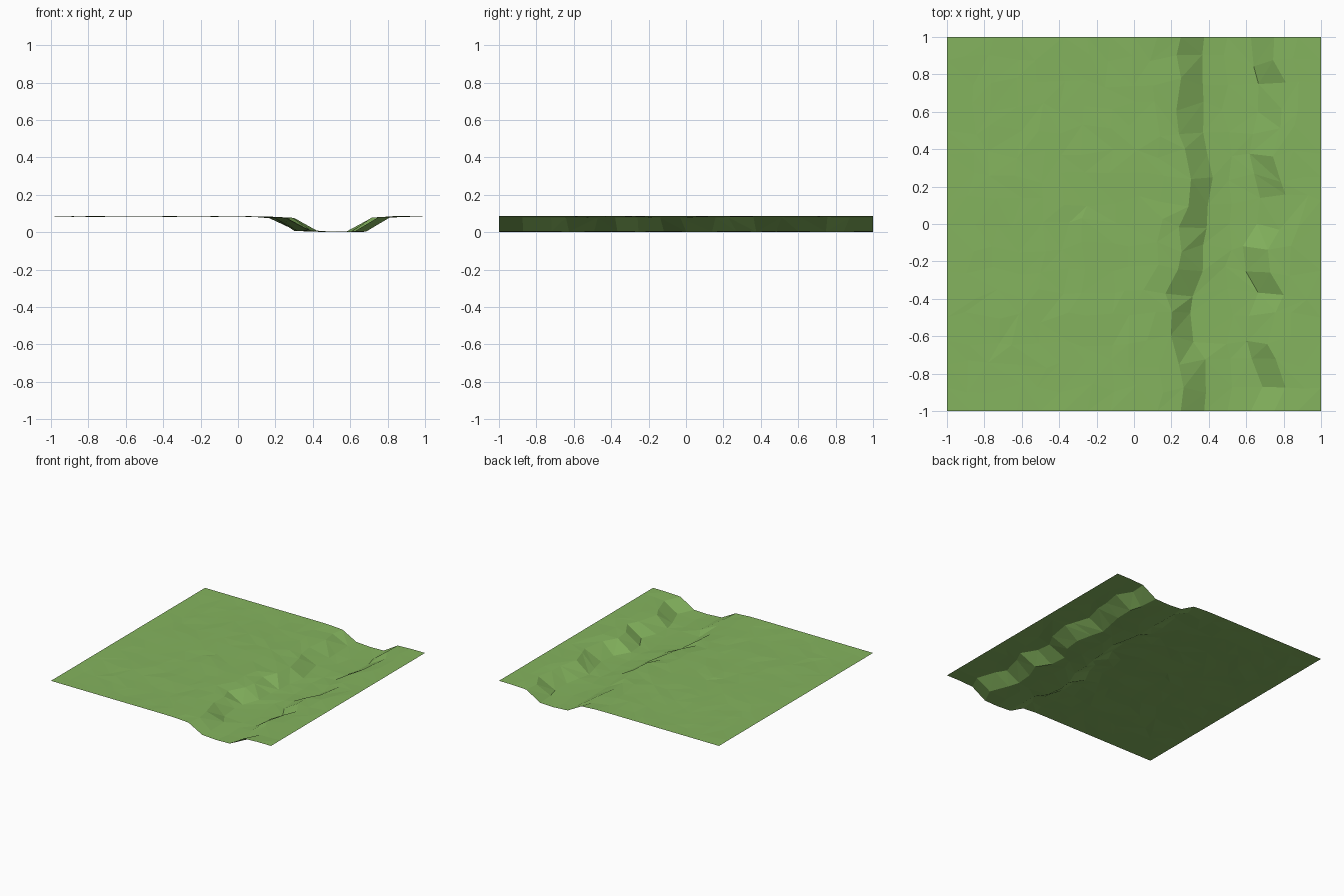
import bpy
import bmesh
import random

random.seed(4)

cube = bpy.data.objects.get("Cube")
if cube:
    bpy.data.objects.remove(cube, do_unlink=True)

# Grass colour
grass = bpy.data.materials.new("grass_green")
colour = (0.232, 0.455, 0.112, 1)
grass.diffuse_color = colour
grass.use_nodes = True
bsdf = grass.node_tree.nodes["Principled BSDF"]
bsdf.inputs["Base Color"].default_value = colour
bsdf.inputs["Roughness"].default_value = 0.9

CELLS = 16
STEP = 2 / CELLS
TOP = 0.086

# Heights of the grid columns that form the river bed, by column number
bed = {9: 0.085, 10: 0.077, 11: 0.01, 12: 0.002, 13: 0.005, 14: 0.08}

# Sideways wander of each bank, row by row from front to back (hundredths)
left_bank = [0, 1, 0, -5, -6, -7, -2, -1, 0, 3, 4, 1, 0, -1, 0, -2, 0]
right_bank = [0, 5, 1, -3, 0, 5, -3, -4, 4, 5, 3, 0, 2, 4, 5, 0, 0]


def ground_point(col, row):
    x, y = col * STEP - 1, row * STEP - 1
    z = bed.get(col, TOP)
    inside_x, inside_y = 0 < col < CELLS, 0 < row < CELLS
    # Bank columns follow the wander, neighbours follow more weakly
    if 8 <= col <= 11:
        x += left_bank[row] / 100 * (1 if col > 9 else 0.6)
    elif 13 <= col <= 15:
        x += right_bank[row] / 100 * (1 if col < 15 else 0.6)
    # Uneven spacing, with straight outer borders
    loose = 0.015 if col in (10, 11, 13, 14) else 0.033
    if inside_x and inside_y:
        x += random.uniform(-loose, loose)
        y += random.uniform(-0.033, 0.033)
        z += random.uniform(-0.0035, 0.0005)
    return x, y, max(z, 0)


# Ground sheet with the river channel, split into irregular triangles
bm = bmesh.new()
grid = [[bm.verts.new(ground_point(c, r)) for c in range(CELLS + 1)]
        for r in range(CELLS + 1)]
grid[8][12].co.z = 0
for r in range(CELLS):
    for c in range(CELLS):
        a, b = grid[r][c], grid[r][c + 1]
        d, e = grid[r + 1][c + 1], grid[r + 1][c]
        if random.random() < 0.5:
            triangles = ((a, b, d), (a, d, e))
        else:
            triangles = ((a, b, e), (b, d, e))
        for tri in triangles:
            bm.faces.new(tri).smooth = False

mesh = bpy.data.meshes.new("river_ground")
bm.to_mesh(mesh)
bm.free()
mesh.materials.append(grass)
ground = bpy.data.objects.new("river_ground", mesh)
bpy.context.collection.objects.link(ground)
